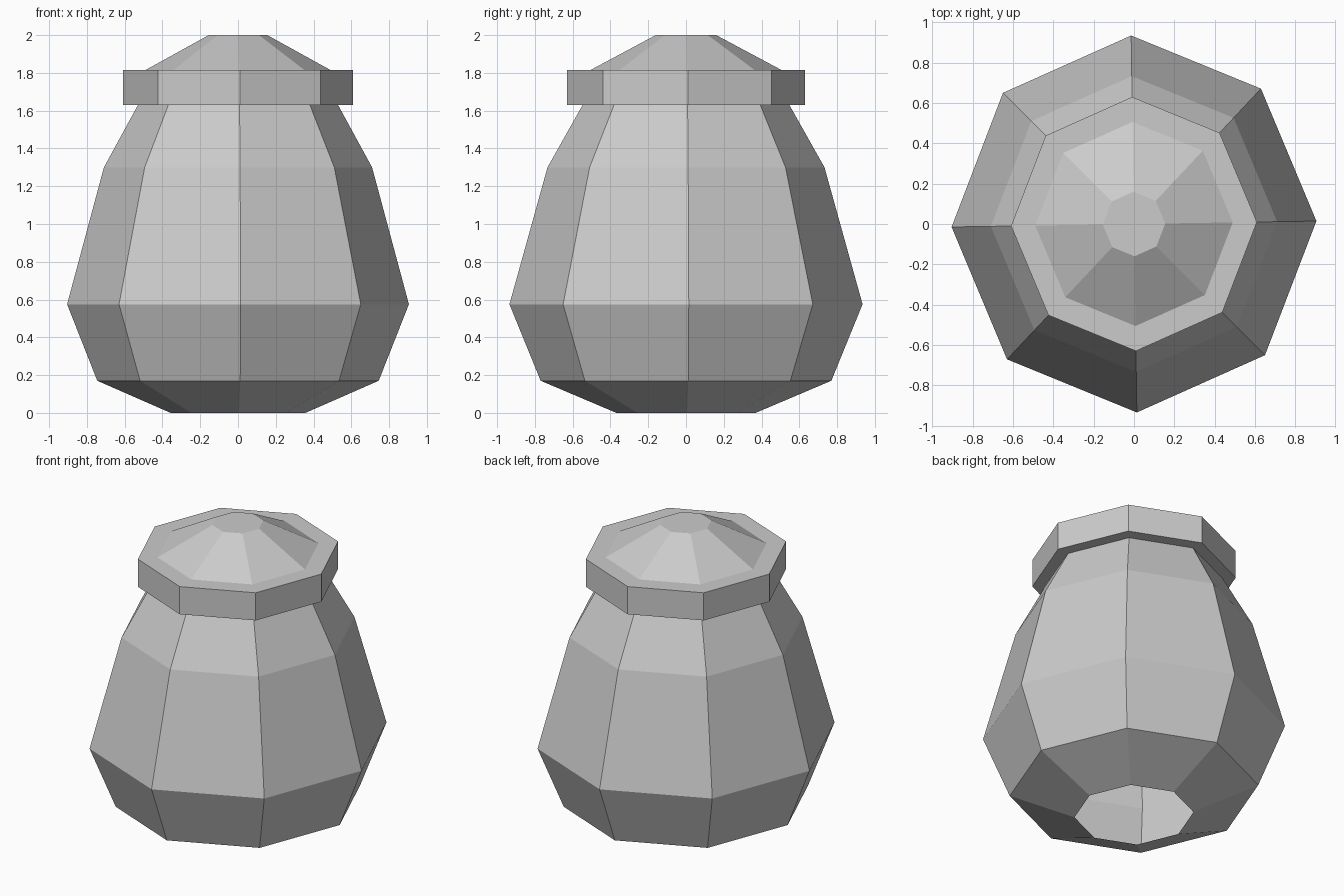
import bpy, bmesh, math

cube = bpy.data.objects.get("Cube")
if cube:
    bpy.data.objects.remove(cube)

SIDES = 8
TWIST = math.radians(0.9)
DEPTH = 1.033  # the pot is slightly deeper than wide

clay = bpy.data.materials.new("plain_grey")
clay.use_nodes = True
grey = (0.6, 0.6, 0.6, 1)
clay.diffuse_color = grey
clay.node_tree.nodes["Principled BSDF"].inputs["Base Color"].default_value = grey


def lathe(name, profile, cap_top=False):
    """Flat-sided surface through rings given as (radius, height), bottom to top."""
    bm = bmesh.new()
    rings = []
    for radius, z in profile:
        angles = [TWIST + math.tau * i / SIDES for i in range(SIDES)]
        rings.append([bm.verts.new((radius * math.cos(a), DEPTH * radius * math.sin(a), z))
                      for a in angles])
    for low, high in zip(rings, rings[1:]):
        for i in range(SIDES):
            j = (i + 1) % SIDES
            bm.faces.new((low[i], low[j], high[j], high[i]))
    if cap_top:
        bm.faces.new(rings[-1])
    mesh = bpy.data.meshes.new(name)
    bm.to_mesh(mesh)
    bm.free()
    mesh.materials.append(clay)
    obj = bpy.data.objects.new(name, mesh)
    bpy.context.collection.objects.link(obj)
    return obj


# Hollow body, open underneath
lathe("pot_body", [(0.357, 0), (0.745, 0.17), (0.905, 0.575), (0.71, 1.3), (0.53, 1.63)])

# Overhanging rim: underside, band and top ledge
lathe("lid_rim", [(0.53, 1.63), (0.61, 1.63), (0.61, 1.815), (0.49, 1.815)])

# Shallow faceted lid with a flat top
lathe("lid_dome", [(0.49, 1.815), (0.155, 2.0)], cap_top=True)
